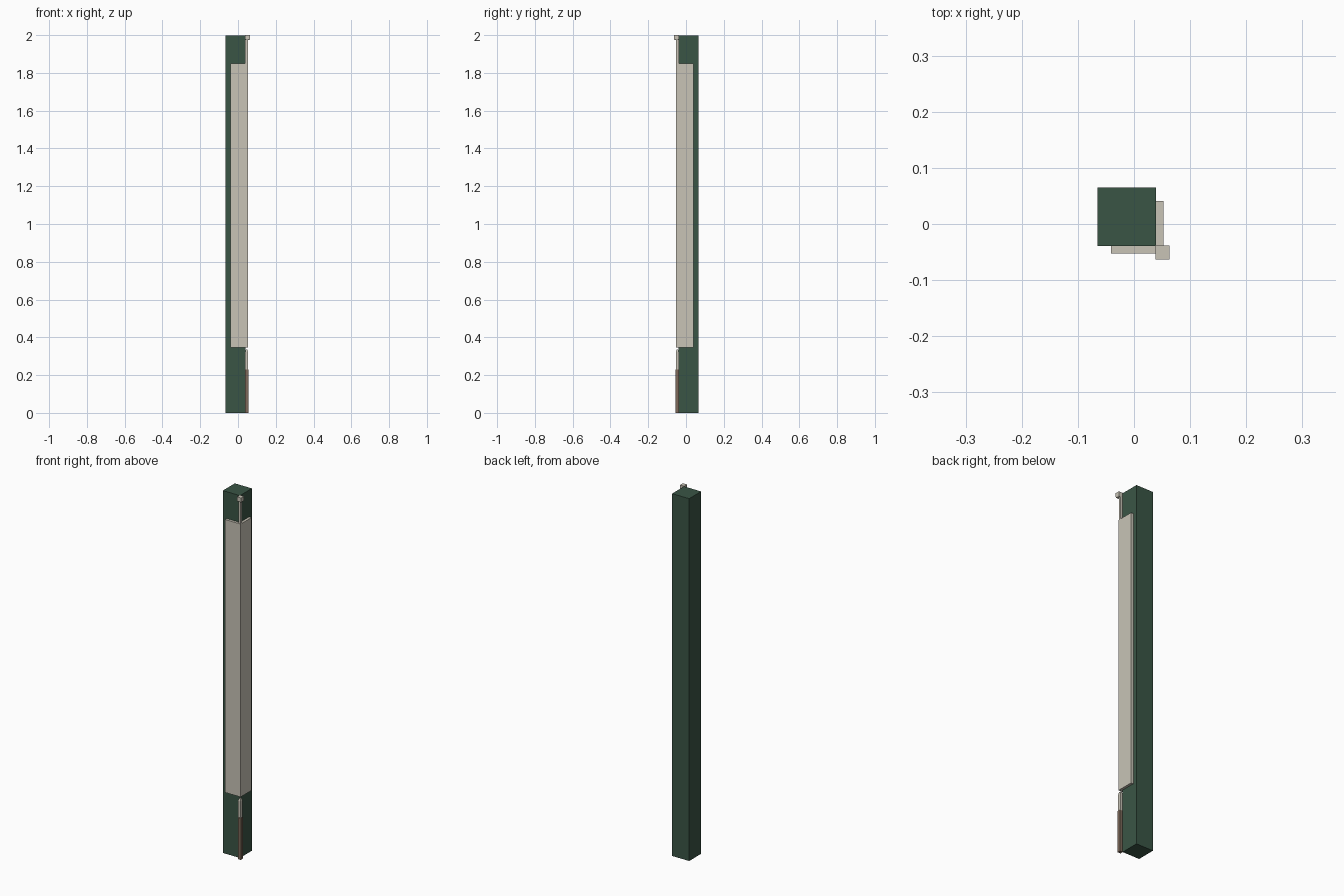
import bpy
import bmesh

if "Cube" in bpy.data.objects:
    bpy.data.objects.remove(bpy.data.objects["Cube"])


def material(name, rgb):
    m = bpy.data.materials.new(name)
    m.diffuse_color = (*rgb, 1)
    m.use_nodes = True
    m.node_tree.nodes["Principled BSDF"].inputs["Base Color"].default_value = m.diffuse_color
    return m


green = material("dark green", (0.042, 0.091, 0.060))
cream = material("cream", (0.58, 0.55, 0.47))
brown = material("brown", (0.20, 0.14, 0.10))


def prism(name, outline, levels, mat):
    """Stack the outline at (z, scale) levels, scaled about its centre."""
    cx = sum(p[0] for p in outline) / len(outline)
    cy = sum(p[1] for p in outline) / len(outline)
    bm = bmesh.new()
    rings = [[bm.verts.new((cx + (x - cx) * s, cy + (y - cy) * s, z))
              for x, y in outline] for z, s in levels]
    n = len(outline)
    for a, b in zip(rings, rings[1:]):
        for i in range(n):
            j = (i + 1) % n
            bm.faces.new((a[i], a[j], b[j], b[i]))
    bm.faces.new(rings[0][::-1])
    bm.faces.new(rings[-1])
    bmesh.ops.recalc_face_normals(bm, faces=bm.faces)
    mesh = bpy.data.meshes.new(name)
    bm.to_mesh(mesh)
    bm.free()
    mesh.materials.append(mat)
    ob = bpy.data.objects.new(name, mesh)
    bpy.context.collection.objects.link(ob)
    return ob


def corner_square(a, b):
    """Square on the front right diagonal, from distance a to b."""
    return [(a, -b), (b, -b), (b, -a), (a, -a)]


# Square post
prism("post", [(-0.065, -0.039), (0.039, -0.039), (0.039, 0.065), (-0.065, 0.065)],
      [(0, 1), (1.998, 1)], green)

# L-shaped panel wrapped around the front right edge
prism("corner_panel",
      [(-0.041, -0.053), (0.053, -0.053), (0.053, 0.041),
       (0.039, 0.041), (0.039, -0.039), (-0.041, -0.039)],
      [(0.345, 1), (1.85, 1)], cream)

# Upper rod with its square cap
prism("upper_rod", corner_square(0.038, 0.052), [(1.85, 1), (1.976, 1)], cream)
prism("rod_cap", corner_square(0.038, 0.063),
      [(1.974, 0.8), (1.979, 1), (2.0, 1)], cream)

# Lower rod: brown grip and light tip with a chamfered end
prism("lower_grip", corner_square(0.038, 0.056), [(0, 1), (0.23, 1)], brown)
prism("lower_tip", corner_square(0.038, 0.054),
      [(0.23, 1), (0.322, 1), (0.335, 0.55)], cream)
